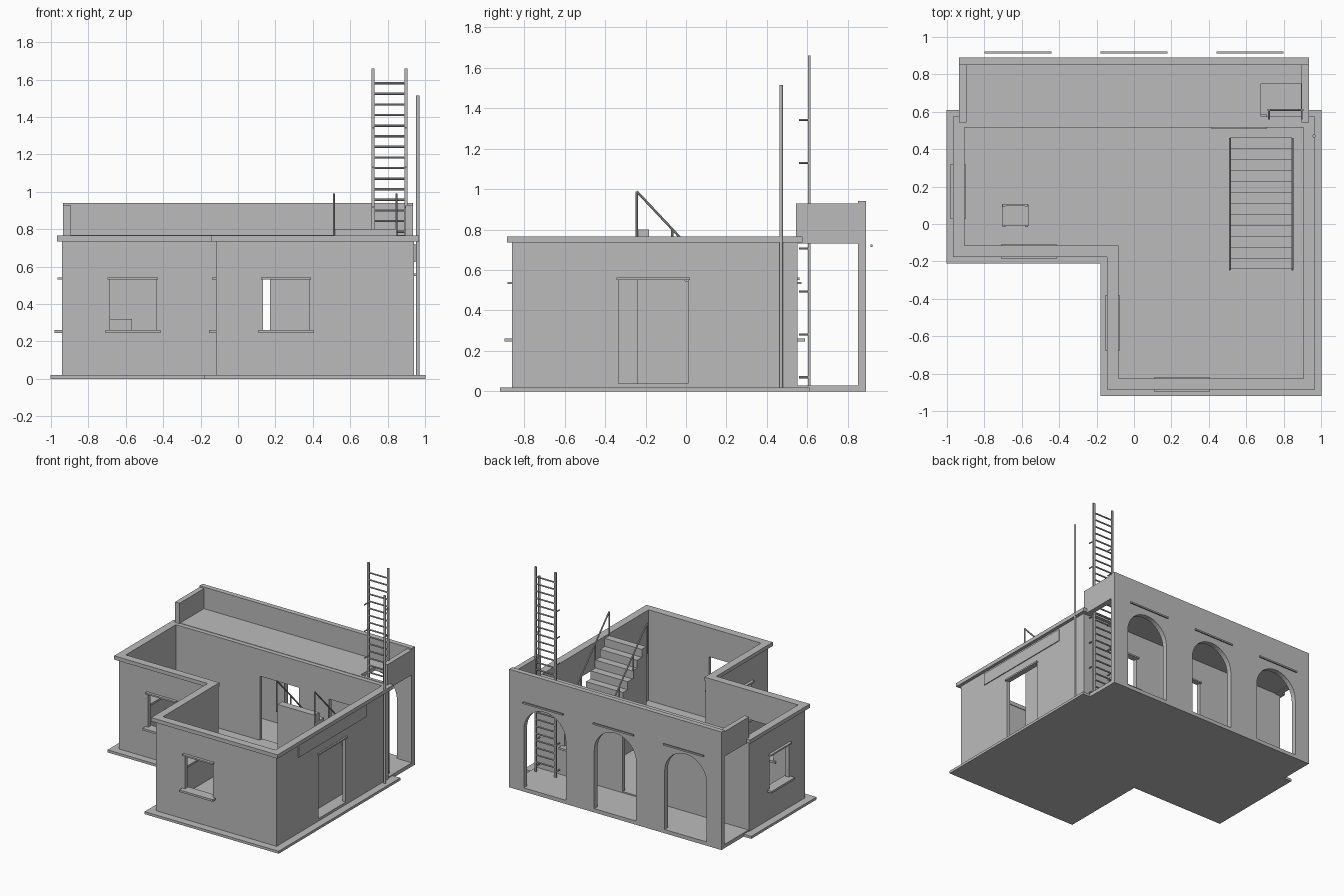
import bpy, bmesh, math
from mathutils import Vector

if "Cube" in bpy.data.objects:
    bpy.data.objects.remove(bpy.data.objects["Cube"])

grey = bpy.data.materials.new("plain grey")
grey.diffuse_color = (0.5, 0.5, 0.5, 1)
grey.use_nodes = True
grey.node_tree.nodes["Principled BSDF"].inputs["Base Color"].default_value = grey.diffuse_color


def finish(name, bm):
    bmesh.ops.recalc_face_normals(bm, faces=bm.faces)
    me = bpy.data.meshes.new(name)
    bm.to_mesh(me)
    bm.free()
    me.materials.append(grey)
    ob = bpy.data.objects.new(name, me)
    bpy.context.collection.objects.link(ob)
    return ob


def add_box(bm, x0, x1, y0, y1, z0, z1):
    v = [bm.verts.new((x, y, z)) for z in (z0, z1)
         for x, y in ((x0, y0), (x1, y0), (x1, y1), (x0, y1))]
    for f in ((3, 2, 1, 0), (4, 5, 6, 7), (0, 1, 5, 4), (1, 2, 6, 5), (2, 3, 7, 6), (3, 0, 4, 7)):
        bm.faces.new([v[i] for i in f])


def boxes(name, *dims):
    bm = bmesh.new()
    for d in dims:
        add_box(bm, *d)
    return finish(name, bm)


def prism(name, pts, move):
    """Extrude a closed 3D outline along a vector."""
    bm = bmesh.new()
    f = bm.faces.new([bm.verts.new(p) for p in pts])
    r = bmesh.ops.extrude_face_region(bm, geom=[f])
    bmesh.ops.translate(bm, vec=move, verts=[g for g in r["geom"] if isinstance(g, bmesh.types.BMVert)])
    return finish(name, bm)


def rods(name, segs, r, sides=8):
    """Round bars between pairs of points."""
    bm = bmesh.new()
    for a, b in segs:
        a, b = Vector(a), Vector(b)
        d = b - a
        m = d.to_track_quat('Z', 'Y').to_matrix().to_4x4()
        m.translation = (a + b) / 2
        bmesh.ops.create_cone(bm, cap_ends=True, segments=sides, radius1=r, radius2=r,
                              depth=d.length, matrix=m)
    return finish(name, bm)


def cut(ob, cutter):
    m = ob.modifiers.new("openings", 'BOOLEAN')
    m.operation, m.object, m.solver = 'DIFFERENCE', cutter, 'EXACT'
    bpy.context.view_layer.objects.active = ob
    bpy.ops.object.modifier_apply(modifier=m.name)
    bpy.data.objects.remove(cutter)


def outline(d):
    """L-shaped plan, offset outwards from the wall face by d."""
    return [(-.942 - d, -.15 - d), (-.118 - d, -.15 - d), (-.118 - d, -.86 - d),
            (.942 + d, -.86 - d), (.942 + d, .55 + d), (-.942 - d, .55 + d)]


def ring(name, d0, d1, z0, z1):
    bm = bmesh.new()
    loops = [[bm.verts.new((x, y, z)) for x, y in outline(d)]
             for d, z in ((d0, z0), (d0, z1), (d1, z1), (d1, z0))]
    for k in range(4):
        a, b = loops[k], loops[(k + 1) % 4]
        for i in range(6):
            j = (i + 1) % 6
            bm.faces.new((a[i], a[j], b[j], b[i]))
    return finish(name, bm)


# Base, floor, walls and cornice
prism("base_slab", [(x, y, 0) for x, y in outline(.06)], (0, 0, .02))
prism("floor", [(x, y, .02) for x, y in outline(0)], (0, 0, .02))
walls = ring("walls", 0, -.03, .04, .74)
ring("cornice", .026, -.035, .735, .765)


def wall_box(axis, s, face, c, half, out, inn, z0, z1):
    """Box on a wall: face = outer face, s = outward sign, c = centre along the wall."""
    lo, hi = sorted((face + s * out, face - s * (.03 + inn)))
    if axis == 'y':
        return (c - half, c + half, lo, hi, z0, z1)
    return (lo, hi, c - half, c + half, z0, z1)


# Windows and doors: axis, outward sign, outer face, centre
windows = [('y', -1, -.15, -.5625), ('y', -1, -.86, .2575), ('x', -1, -.942, .175),
           ('x', -1, -.118, -.53), ('y', 1, .55, .5625)]
doors = [('x', 1, .942, -.1625), ('y', 1, .55, 0)]
cut(walls, boxes("cutter",
                 *[wall_box(*w, .123, .1, .03, .255, .532) for w in windows],
                 *[wall_box(*d, .172, .1, .03, .03, .555) for d in doors]))
boxes("window_sills", *[wall_box(*w, .147, .038, .012, .246, .262) for w in windows])
boxes("window_lintels", *[wall_box(*w, .134, .022, 0, .53, .542) for w in windows])
boxes("door_lintels", *[wall_box(*d, .182, .012, 0, .55, .562) for d in doors])
boxes("side_panel", (.94, .949, -.59, .27, .625, .72))

# Back arcade with three arches
arcade = boxes("arcade_wall", (-.935, .935, .85, .89, 0, .94))
for cx in (-.62, 0, .62):
    r = .185
    pts = [(cx + r, .8, .03)]
    pts += [(cx + r * math.cos(math.pi * i / 20), .8, .495 + r * math.sin(math.pi * i / 20)) for i in range(21)]
    pts += [(cx - r, .8, .03)]
    cut(arcade, prism("cutter", pts, (0, .2, 0)))
boxes("arcade_floor", (-.935, .935, .55, .85, 0, .03))
roof = boxes("arcade_roof", (-.93, .93, .55, .855, .735, .768))
cut(roof, boxes("cutter", (.68, .893, .575, .75, .6, .9)))
boxes("arcade_parapets", *[(x - .02, x + .02, .543, .852, .73, .928) for x in (-.915, .915)])
boxes("arch_bars", *[(x - .178, x + .178, .911, .921, .714, .726) for x in (-.62, 0, .62)])

# Solid interior stairs
n, run, rise = 12, .0588, .0635
prof = [(.465, .038)]
for i in range(n):
    y = .465 - i * run
    prof += [(y, .038 + (i + 1) * rise), (y - run, .038 + (i + 1) * rise)]
prof.append((.465 - n * run, .038))
prism("stairs", [(.517, y, z) for y, z in prof], (.326, 0, 0))


# Stair handrails
def rail_z(y):
    return .985 - (y + .24) * 1.065


segs = []
for x in (.513, .847):
    segs.append(((x, -.243, rail_z(-.243)), (x, .455, rail_z(.455))))
    for y in (-.243, -.068, .107, .282, .455):
        k = min(n, math.ceil((.465 - y) / run))
        segs.append(((x, y, k * rise - .02), (x, y, rail_z(y))))
rods("stair_rails", segs, .006)

# Ladder through the roof hatch
boxes("ladder_rails", *[(x - .008, x + .008, .604, .616, .03, 1.66) for x in (.722, .897)])
rods("ladder_rungs", [((.722, .61, .106 + i * .0567), (.897, .61, .106 + i * .0567)) for i in range(27)], .006)
rods("ladder_brackets", [((x, .558, .07 + i * .212), (x, .606, .07 + i * .212))
                         for i in range(7) for x in (.722, .897)], .005)

# Pole at the right wall
rods("pole", [((.962, .47, .02), (.962, .47, 1.515))], .009, 12)

# Chair
boxes("chair_seat", (-.705, -.565, -.01, .105, .155, .17))
boxes("chair_legs", *[(x - .007, x + .007, y - .007, y + .007, .04, h)
                      for x in (-.695, -.575) for y, h in ((-.01, .158), (.1, .32))])
boxes("chair_back", (-.7, -.57, .097, .107, .24, .32))
